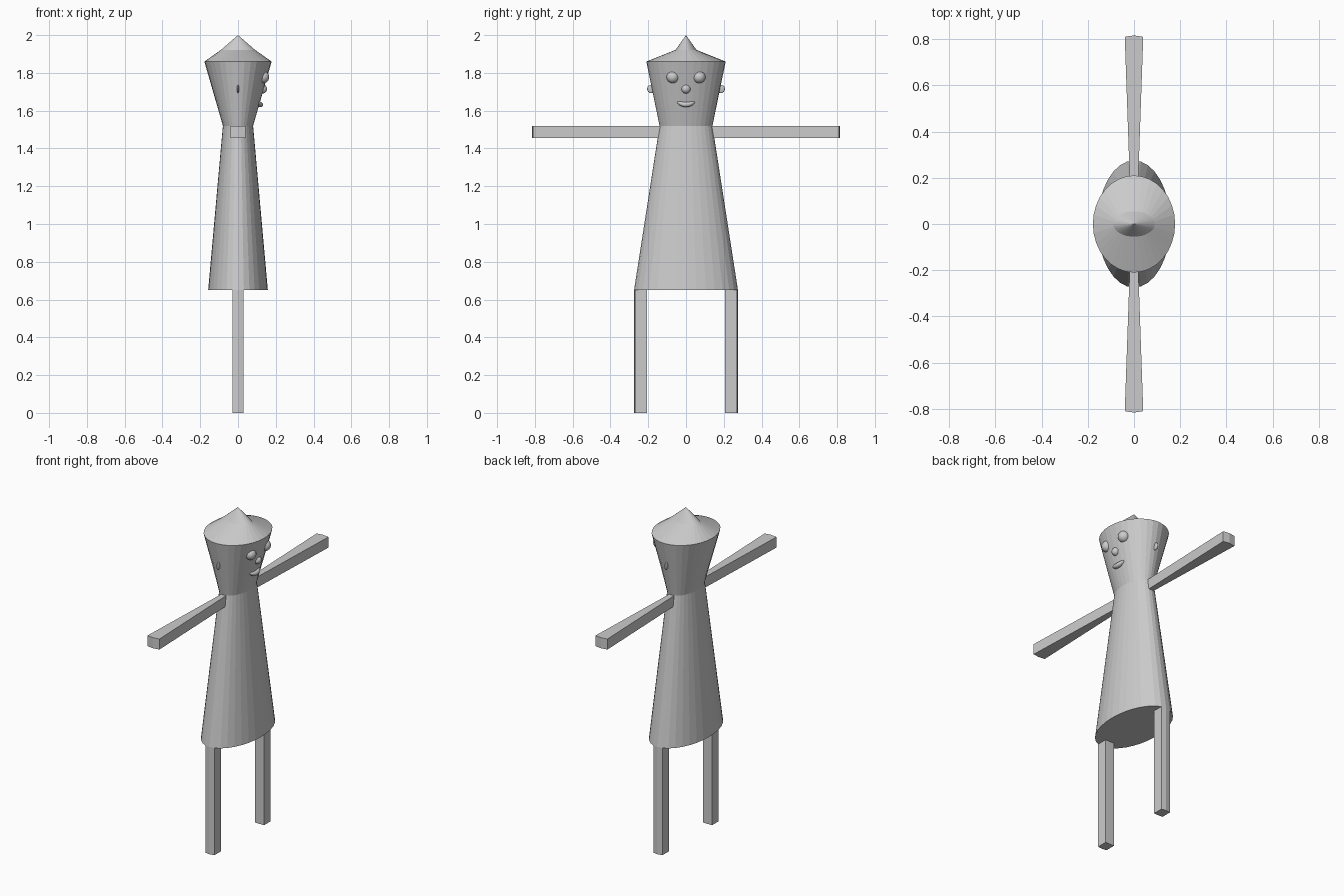
import bpy, bmesh
from math import sin, cos, pi

if "Cube" in bpy.data.objects:
    bpy.data.objects.remove(bpy.data.objects["Cube"])


def finish(name, bm, smooth=False):
    bmesh.ops.recalc_face_normals(bm, faces=bm.faces[:])
    for f in bm.faces:
        f.smooth = smooth
    me = bpy.data.meshes.new(name)
    bm.to_mesh(me)
    bm.free()
    ob = bpy.data.objects.new(name, me)
    bpy.context.collection.objects.link(ob)
    return ob


def loft(name, rings, cap_first=True, cap_last=True):
    """Skin a list of equal-length point rings; a one-point ring is an apex."""
    bm = bmesh.new()
    loops = [[bm.verts.new(p) for p in ring] for ring in rings]
    for a, b in zip(loops, loops[1:]):
        n = len(a)
        for i in range(n):
            j = (i + 1) % n
            if len(b) == 1:
                bm.faces.new((a[i], a[j], b[0]))
            else:
                bm.faces.new((a[i], a[j], b[j], b[i]))
    if cap_first:
        bm.faces.new(loops[0])
    if cap_last:
        bm.faces.new(loops[-1])
    return finish(name, bm)


def oval(rx, ry, z, n=32):
    return [(rx * cos(2 * pi * i / n), ry * sin(2 * pi * i / n), z) for i in range(n)]


def blob(name, centre, radii, lift=0.0):
    """Ellipsoid, optionally bent upwards and backwards at its y ends."""
    bm = bmesh.new()
    bmesh.ops.create_uvsphere(bm, u_segments=24, v_segments=12, radius=1)
    for v in bm.verts:
        t = v.co.y ** 2
        v.co = [c + r * k for c, r, k in zip(centre, radii, v.co)]
        v.co.z += lift * t
        v.co.x -= 0.5 * lift * t
    return finish(name, bm, smooth=True)


# Dress-shaped body, flared head and pointed hat
loft("body", [oval(0.158, 0.275, 0.65), oval(0.08, 0.14, 1.52)], cap_last=False)
loft("head", [oval(0.08, 0.14, 1.52), oval(0.178, 0.21, 1.86)], False, False)
loft("hat", [oval(0.178, 0.21, 1.86), oval(0.09, 0.055, 1.922), [(0, 0, 2.0)]],
     False, False)

for s, side in ((-1, "right"), (1, "left")):
    # Leg: five-sided post with a pointed outer side
    foot = [(-0.03, 0.207), (0.03, 0.207), (0.03, 0.27), (0, 0.275), (-0.03, 0.27)]
    loft(side + "_leg", [[(x, s * y, z) for x, y in foot] for z in (0, 0.65)])

    # Arm: widens towards a slightly pointed end
    outline = [(-0.016, 0.125), (0.016, 0.125), (0.04, 0.81), (0, 0.816), (-0.04, 0.81)]
    loft(side + "_arm", [[(x, s * y, z) for x, y in outline] for z in (1.456, 1.52)])

    # Eye and ear
    blob(side + "_eye", (0.132, s * 0.07, 1.778), (0.033, 0.033, 0.033))
    blob(side + "_ear", (0, s * 0.184, 1.715), (0.006, 0.022, 0.022))

# Nose and smiling mouth
blob("nose", (0.13, 0, 1.715), (0.024, 0.024, 0.024))
blob("mouth", (0.117, 0, 1.632), (0.016, 0.047, 0.014), lift=0.013)
